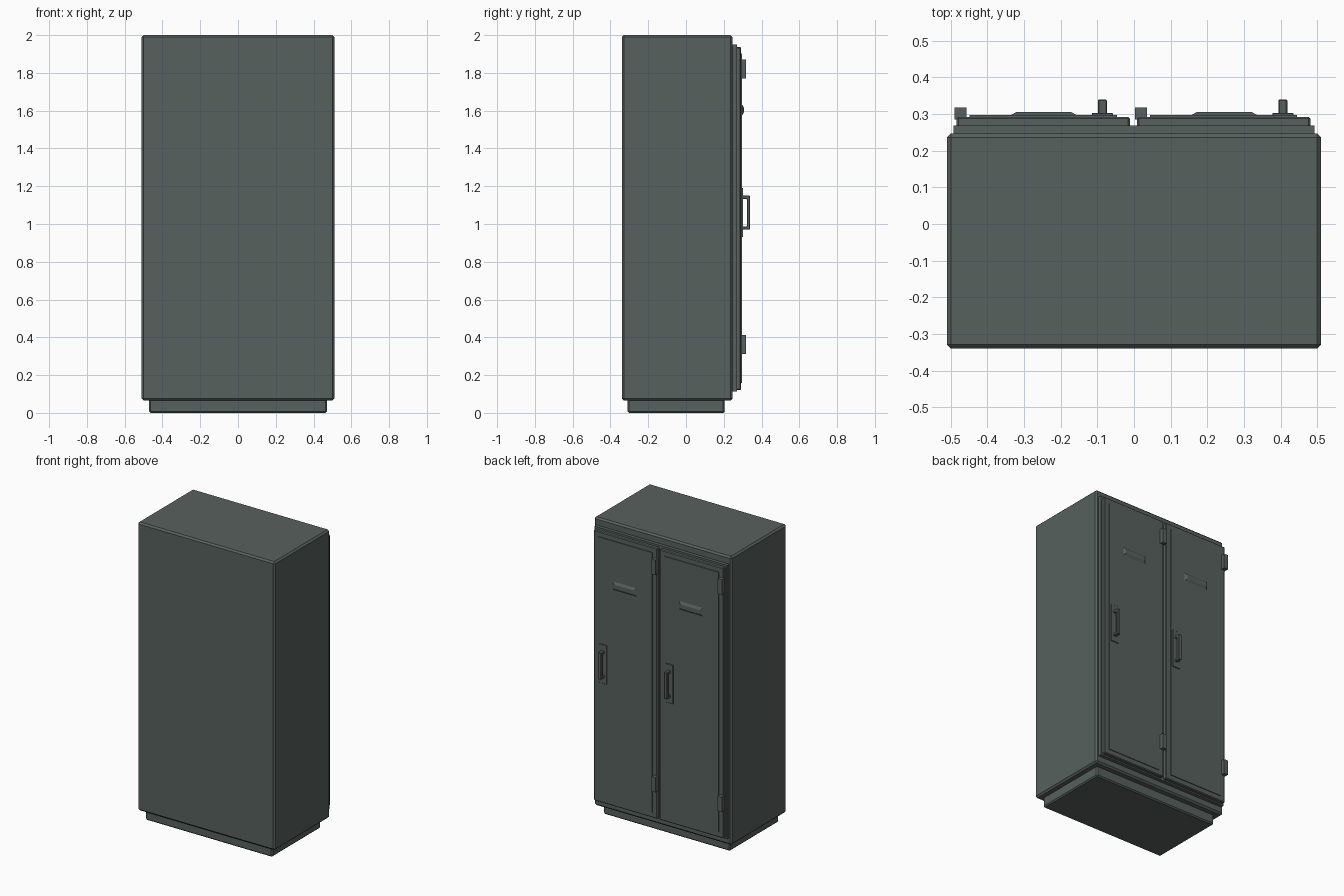
import bpy
import bmesh

cube = bpy.data.objects.get("Cube")
if cube:
    bpy.data.objects.remove(cube, do_unlink=True)

# One painted-metal colour for the whole locker
paint = bpy.data.materials.new("grey_green_metal")
colour = (0.095, 0.119, 0.109, 1)
paint.diffuse_color = colour
paint.use_nodes = True
paint.node_tree.nodes["Principled BSDF"].inputs["Base Color"].default_value = colour


def finish(name, bm, bevel=0):
    mesh = bpy.data.meshes.new(name)
    bm.to_mesh(mesh)
    bm.free()
    mesh.materials.append(paint)
    obj = bpy.data.objects.new(name, mesh)
    bpy.context.collection.objects.link(obj)
    if bevel:
        mod = obj.modifiers.new("edge_chamfer", "BEVEL")
        mod.width = bevel
        mod.segments = 1
    return obj


def box(name, x, y, z, bevel=0, taper=0):
    """Box from (min, max) ranges; taper draws in the outer (+y) face."""
    bm = bmesh.new()
    bmesh.ops.create_cube(bm, size=1)
    for v in bm.verts:
        outer = v.co.y > 0
        inset = taper if outer else 0
        sx, sz = v.co.x * 2, v.co.z * 2
        v.co.x = (x[0] + x[1]) / 2 + sx * ((x[1] - x[0]) / 2 - inset)
        v.co.z = (z[0] + z[1]) / 2 + sz * ((z[1] - z[0]) / 2 - inset)
        v.co.y = y[1] if outer else y[0]
    return finish(name, bm, bevel)


def handle(name, x, y, z, thick):
    """C-shaped pull, extruded across x from its side profile."""
    y0, y1 = y
    z0, z1 = z
    profile = [(y0, z0), (y1, z0), (y1, z1), (y0, z1),
               (y0, z1 - thick), (y1 - thick, z1 - thick),
               (y1 - thick, z0 + thick), (y0, z0 + thick)]
    bm = bmesh.new()
    face = bm.faces.new([bm.verts.new((x[0], py, pz)) for py, pz in profile])
    ext = bmesh.ops.extrude_face_region(bm, geom=[face])
    moved = [v for v in ext["geom"] if isinstance(v, bmesh.types.BMVert)]
    bmesh.ops.translate(bm, verts=moved, vec=(x[1] - x[0], 0, 0))
    bmesh.ops.recalc_face_normals(bm, faces=bm.faces)
    return finish(name, bm, 0.003)


# Cabinet shell, plinth and raised door frame
box("cabinet_body", (-0.51, 0.51), (-0.34, 0.247), (0.065, 2), 0.011)
box("plinth", (-0.47, 0.47), (-0.31, 0.205), (0, 0.09), 0.008)
box("door_frame", (-0.492, 0.492), (0.23, 0.269), (0.113, 1.95))

# Two matching doors, hinged on the same side
for side, dx in (("right", 0), ("left", 0.492)):
    def span(a, b):
        return (a + dx, b + dx)

    box(side + "_door", span(-0.484, -0.011), (0.26, 0.292), (0.122, 1.937), 0.005)
    box(side + "_door_panel", span(-0.448, -0.047), (0.285, 0.297), (0.157, 1.902))
    box(side + "_label_plate", span(-0.335, -0.157), (0.297, 0.306), (1.575, 1.632), 0, 0.015)
    box(side + "_handle_plate", span(-0.115, -0.057), (0.29, 0.303), (0.93, 1.19), 0.002)
    handle(side + "_handle", span(-0.098, -0.074), (0.295, 0.34), (0.97, 1.15), 0.018)
    for level, z in (("lower", (0.312, 0.412)), ("upper", (1.77, 1.87))):
        box(side + "_" + level + "_hinge", span(-0.489, -0.457), (0.285, 0.317), z)
